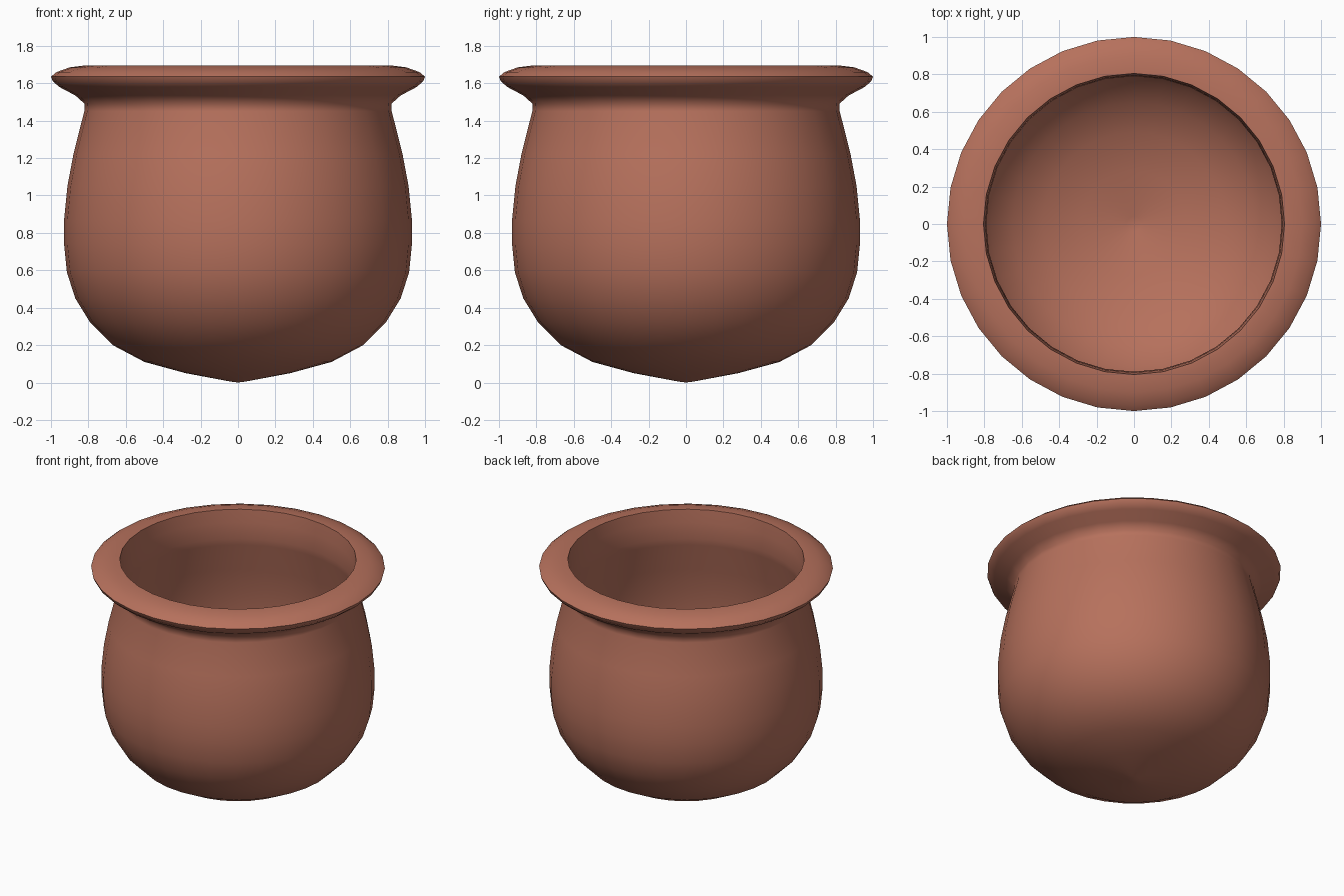
import bpy, bmesh, math

if "Cube" in bpy.data.objects:
    bpy.data.objects.remove(bpy.data.objects["Cube"])

SIDES = 32

clay = bpy.data.materials.new("terracotta clay")
clay.diffuse_color = (0.47, 0.165, 0.108, 1)
clay.use_nodes = True
clay.node_tree.nodes["Principled BSDF"].inputs["Base Color"].default_value = clay.diffuse_color

# Outer body, rolled rim, then the inner wall down to the inside floor
profile = [
    (0.04, 0.005), (0.28, 0.05), (0.50, 0.11), (0.67, 0.20), (0.79, 0.32),
    (0.87, 0.45), (0.915, 0.59), (0.93, 0.74), (0.93, 0.87), (0.912, 1.05),
    (0.88, 1.22), (0.822, 1.45), (0.82, 1.49), (0.87, 1.535), (0.955, 1.58),
    (0.99, 1.61), (1.0, 1.635), (0.97, 1.66), (0.90, 1.685), (0.82, 1.695),
    (0.805, 1.695),
    (0.795, 1.60), (0.79, 1.48), (0.80, 1.43), (0.85, 1.22), (0.882, 1.05),
    (0.90, 0.87), (0.90, 0.74), (0.885, 0.60), (0.84, 0.465), (0.765, 0.34),
    (0.65, 0.23), (0.49, 0.14), (0.28, 0.08), (0.04, 0.035),
]


def lathe(name, points, bottom, floor):
    bm = bmesh.new()
    rings = []
    for r, z in points:
        rings.append([bm.verts.new((r * math.cos(2 * math.pi * i / SIDES),
                                    r * math.sin(2 * math.pi * i / SIDES), z))
                      for i in range(SIDES)])
    for a, b in zip(rings, rings[1:]):
        for i in range(SIDES):
            j = (i + 1) % SIDES
            bm.faces.new((a[i], a[j], b[j], b[i]))
    # Close both ends with a fan
    for ring, z in ((rings[0], bottom), (rings[-1], floor)):
        tip = bm.verts.new((0, 0, z))
        for i in range(SIDES):
            bm.faces.new((ring[i], ring[(i + 1) % SIDES], tip))
    bmesh.ops.recalc_face_normals(bm, faces=bm.faces)
    mesh = bpy.data.meshes.new(name)
    bm.to_mesh(mesh)
    bm.free()
    mesh.materials.append(clay)
    obj = bpy.data.objects.new(name, mesh)
    bpy.context.collection.objects.link(obj)
    return obj


pot = lathe("pot", profile, 0.0, 0.03)

# Smooth everywhere except the crisp inner lip
bpy.context.view_layer.objects.active = pot
pot.select_set(True)
bpy.ops.object.shade_smooth_by_angle(angle=math.radians(60))
